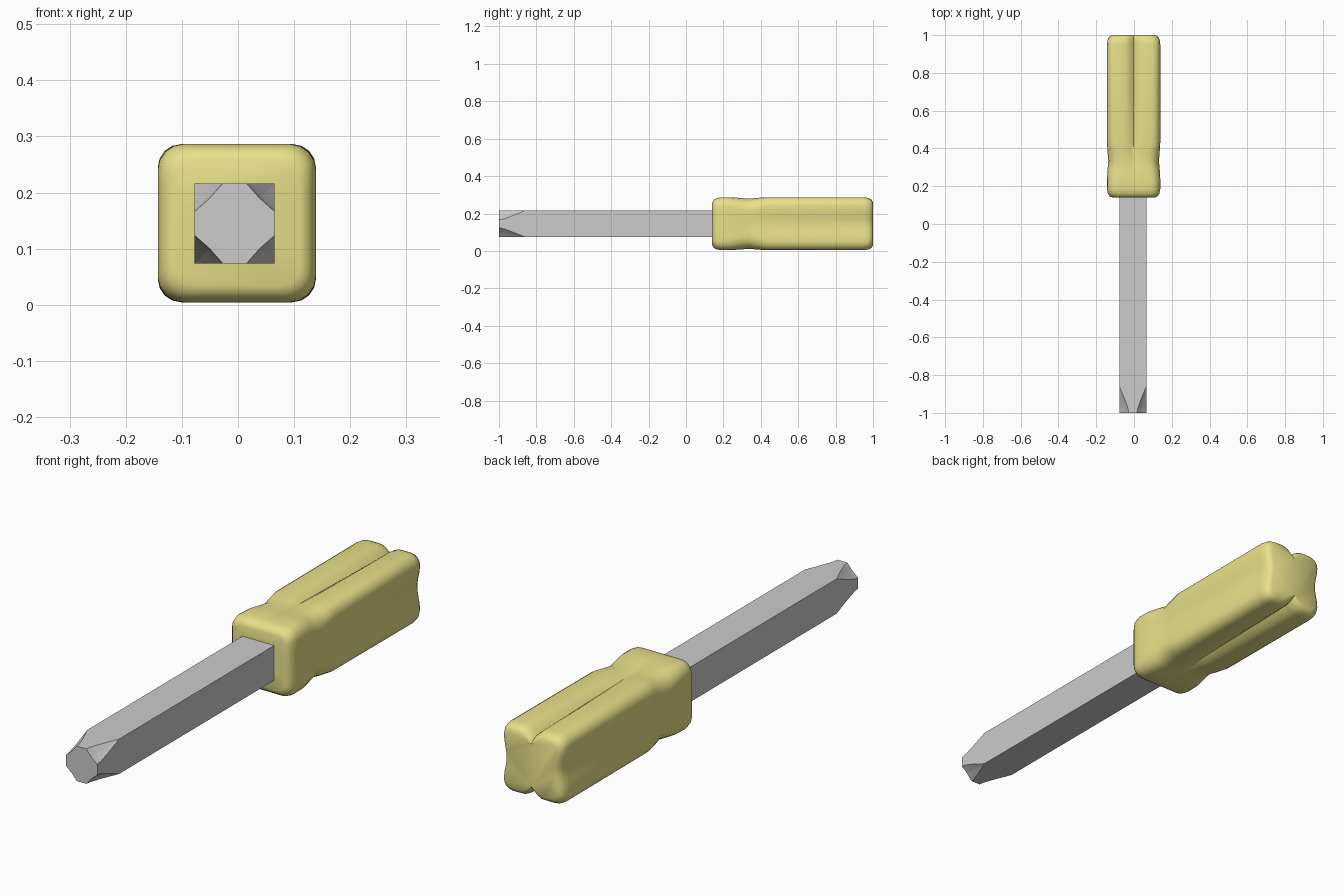
import bpy, bmesh, math

if "Cube" in bpy.data.objects:
    bpy.data.objects.remove(bpy.data.objects["Cube"])


def loft(name, rings, smooth_angle):
    """Skin a list of closed rings and cap both ends."""
    bm = bmesh.new()
    loops = [[bm.verts.new(p) for p in ring] for ring in rings]
    n = len(loops[0])
    for a, b in zip(loops, loops[1:]):
        for i in range(n):
            j = (i + 1) % n
            bm.faces.new((a[i], a[j], b[j], b[i]))
    for loop in (loops[0], loops[-1]):
        bm.faces.new(loop)
    bmesh.ops.remove_doubles(bm, verts=bm.verts[:], dist=0.0005)
    bmesh.ops.recalc_face_normals(bm, faces=bm.faces[:])
    me = bpy.data.meshes.new(name)
    bm.to_mesh(me)
    bm.free()
    ob = bpy.data.objects.new(name, me)
    bpy.context.collection.objects.link(ob)
    if smooth_angle:
        bpy.ops.object.select_all(action='DESELECT')
        bpy.context.view_layer.objects.active = ob
        ob.select_set(True)
        bpy.ops.object.shade_smooth_by_angle(angle=math.radians(smooth_angle))
    return ob


def turn(u, v, k):
    """Rotate a 2D point by k quarter turns."""
    for _ in range(k):
        u, v = -v, u
    return u, v


def shaft_ring(y, cut):
    """Square section whose corners are cut away for the cross tip."""
    a, m = 0.0712, 0.0712 - 0.53 * cut
    pts = []
    for k in range(4):
        for u, v in ((a, a - cut), (m, m), (a - cut, a)):
            x, z = turn(u, v, k)
            pts.append((x - 0.006, y, z + 0.145))
    return pts


def handle_ring(y, half, r, groove):
    """Rounded square with creases top and bottom, shallow hollows at the sides."""
    pts = []
    flat = half - r
    for k in range(4):
        crease = k % 2 == 0
        width, depth = (0.045, groove) if crease else (0.09, groove * 0.4)
        for f in (-1, -0.7, -0.45, -0.25, -0.1, 0, 0.1, 0.25, 0.45, 0.7):
            t = max(0, 1 - abs(f * flat) / width)
            dip = depth * (t ** 1.6 if crease else t * t * (3 - 2 * t))
            pts.append(turn(f * flat, -half + dip, k))
        for s in range(5):
            w = math.radians(-90 + 22.5 * s)
            pts.append(turn(flat + r * math.cos(w), -flat + r * math.sin(w), k))
    return [(x - 0.002, y, z + 0.1455) for x, z in pts]


# Shaft with the cross tip
loft("shaft", [shaft_ring(y, c) for y, c in (
    (-1.0, 0.050), (-0.975, 0.045), (-0.94, 0.033), (-0.90, 0.017),
    (-0.86, 0.0), (0.25, 0.0))], 0)

# Handle: collar, waist, then the two-lobed grip (y, half width, corner radius, groove)
handle = loft("handle", [handle_ring(*s) for s in (
    (0.14, 0.112, 0.035, 0), (0.146, 0.126, 0.042, 0), (0.16, 0.136, 0.045, 0),
    (0.185, 0.141, 0.047, 0), (0.24, 0.141, 0.05, 0.002), (0.29, 0.138, 0.06, 0.004),
    (0.335, 0.134, 0.065, 0.006), (0.38, 0.138, 0.055, 0.012),
    (0.43, 0.141, 0.045, 0.018), (0.70, 0.141, 0.043, 0.024),
    (0.95, 0.141, 0.042, 0.03), (0.975, 0.138, 0.042, 0.032),
    (0.991, 0.130, 0.04, 0.032), (1.0, 0.116, 0.035, 0.03))], 45)

# Yellow plastic
mat = bpy.data.materials.new("yellow_plastic")
mat.diffuse_color = (0.80, 0.75, 0.25, 1)
mat.use_nodes = True
mat.node_tree.nodes["Principled BSDF"].inputs["Base Color"].default_value = mat.diffuse_color
handle.data.materials.append(mat)
